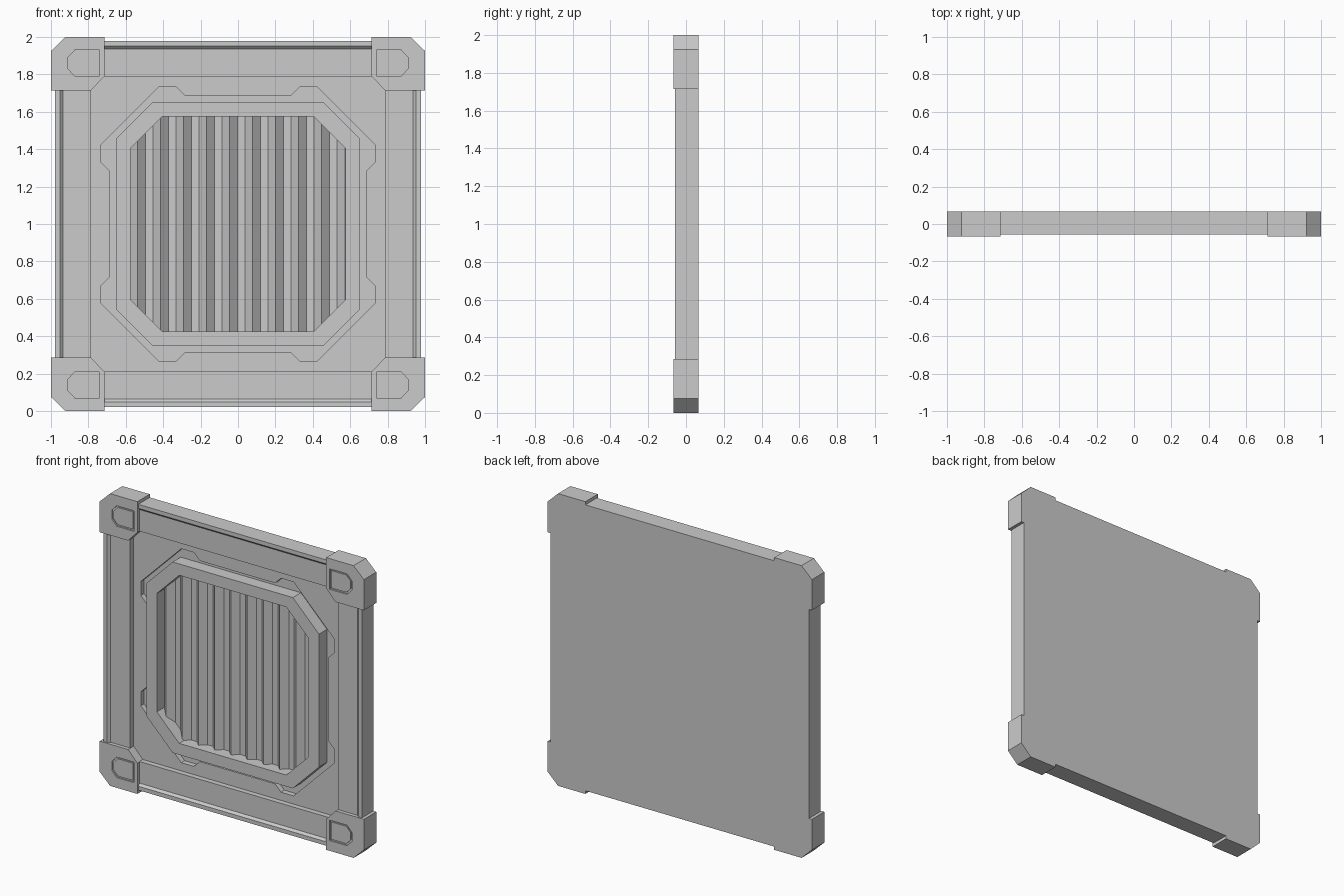
import bpy
import bmesh
from math import pi
from mathutils import Matrix

if "Cube" in bpy.data.objects:
    bpy.data.objects.remove(bpy.data.objects["Cube"])

BACK, FLOOR, FIELD, BAND, LIP, FRONT = 0.067, 0.03, -0.006, -0.042, -0.057, -0.067
CENTRE = Matrix.Translation((0, 0, 1))

grey = bpy.data.materials.new("light_grey")
grey.use_nodes = True
grey.diffuse_color = (0.6, 0.6, 0.6, 1)
grey.node_tree.nodes["Principled BSDF"].inputs["Base Color"].default_value = (0.6, 0.6, 0.6, 1)


def finish(name, bm, matrix=CENTRE):
    bm.transform(matrix)
    bmesh.ops.recalc_face_normals(bm, faces=bm.faces)
    mesh = bpy.data.meshes.new(name)
    bm.to_mesh(mesh)
    bm.free()
    mesh.materials.append(grey)
    obj = bpy.data.objects.new(name, mesh)
    bpy.context.collection.objects.link(obj)
    return obj


def prism(name, loops, front, back):
    """Extrude an outline, with optional hole outlines, along y."""
    bm = bmesh.new()
    caps = ([], [])
    for loop in loops:
        rings = [[bm.verts.new((x, y, z)) for x, z in loop] for y in (front, back)]
        n = len(loop)
        for i in range(n):
            j = (i + 1) % n
            bm.faces.new((rings[0][i], rings[0][j], rings[1][j], rings[1][i]))
            for cap, ring in zip(caps, rings):
                cap.append(bm.edges.get((ring[i], ring[j])))
    for cap in caps:
        bmesh.ops.triangle_fill(bm, edges=cap, use_beauty=True, normal=(0, -1, 0))
    return finish(name, bm)


def sweep(bm, profile, half):
    """Extrude an (x, y) profile along z, centred on the origin."""
    ends = [[bm.verts.new((x, y, z)) for x, y in profile] for z in (-half, half)]
    n = len(profile)
    for i in range(n):
        j = (i + 1) % n
        bm.faces.new((ends[0][i], ends[0][j], ends[1][j], ends[1][i]))
    for end in ends:
        bm.faces.new(end)


def four_fold(quadrant):
    """Repeat a quadrant's points clockwise around the centre."""
    out, pts = [], list(quadrant)
    for _ in range(4):
        out += pts
        pts = [(z, -x) for x, z in pts]
    return out


def octagon(half, flat):
    return four_fold([(flat, half), (half, flat)])


# Backing slab and recessed field with a notched opening
body = octagon(0.978, 0.93)
prism("back_panel", [body], FLOOR, BACK)
notch = [(0.285, 0.687), (0.33, 0.732), (0.425, 0.732)]
opening = four_fold(notch + [(z, x) for x, z in reversed(notch)])
prism("field_panel", [body, opening], FIELD, FLOOR)

# Raised ring around the grille
prism("grille_ring", [octagon(0.653, 0.455), octagon(0.575, 0.405)], LIP, FLOOR)

# Ridged grille, clipped to the shape of the ring
PITCH, RIDGE, VALLEY = 0.123, -0.012, 0.027
profile = [(-0.62, 0.04), (-0.62, VALLEY), (-0.578, VALLEY)]
for k in range(9):
    x = -0.537 + k * PITCH
    profile += [(x, RIDGE), (x + 0.043, VALLEY), (x + 0.083, VALLEY)]
profile[-1] = (0.53, VALLEY)
profile += [(0.573, RIDGE), (0.62, RIDGE), (0.62, 0.04)]
bm = bmesh.new()
sweep(bm, profile, 0.6)
for sx in (-1, 1):
    for sz in (-1, 1):
        bmesh.ops.bisect_plane(
            bm, geom=bm.verts[:] + bm.edges[:] + bm.faces[:],
            plane_co=(sx * 0.52, 0, sz * 0.52), plane_no=(sx, 0, sz), clear_outer=True)
finish("grille_slats", bm)

# Edge rails with a raised outer lip
rail = [(0.978, LIP), (0.951, LIP), (0.936, BAND), (0.788, BAND), (0.788, 0), (0.978, 0)]
for i, side in enumerate(("left", "top", "right", "bottom")):
    bm = bmesh.new()
    sweep(bm, rail, 0.73)
    finish(side + "_rail", bm, CENTRE @ Matrix.Rotation(-i * pi / 2, 4, "Y"))

# Corner blocks, each with a grooved badge plate
block = [(0.715, 1), (0.922, 1), (1, 0.925), (1, 0.715), (0.785, 0.715), (0.715, 0.79)]
groove = [(0.74, 0.93), (0.872, 0.93), (0.909, 0.89), (0.909, 0.83), (0.872, 0.79), (0.74, 0.79)]
plate = [(0.822 + (x - 0.822) * 0.87, 0.86 + (z - 0.86) * 0.85) for x, z in groove]
for sx, h in ((-1, "right"), (1, "left")):
    for sz, v in ((-1, "bottom"), (1, "top")):
        name = v + "_" + h

        def place(points):
            return [(sx * x, sz * z) for x, z in points]

        prism(name + "_corner_base", [place(block)], LIP, BACK)
        prism(name + "_corner_face", [place(block), place(groove)], FRONT, LIP)
        prism(name + "_corner_plate", [place(plate)], FRONT + 0.003, LIP)
